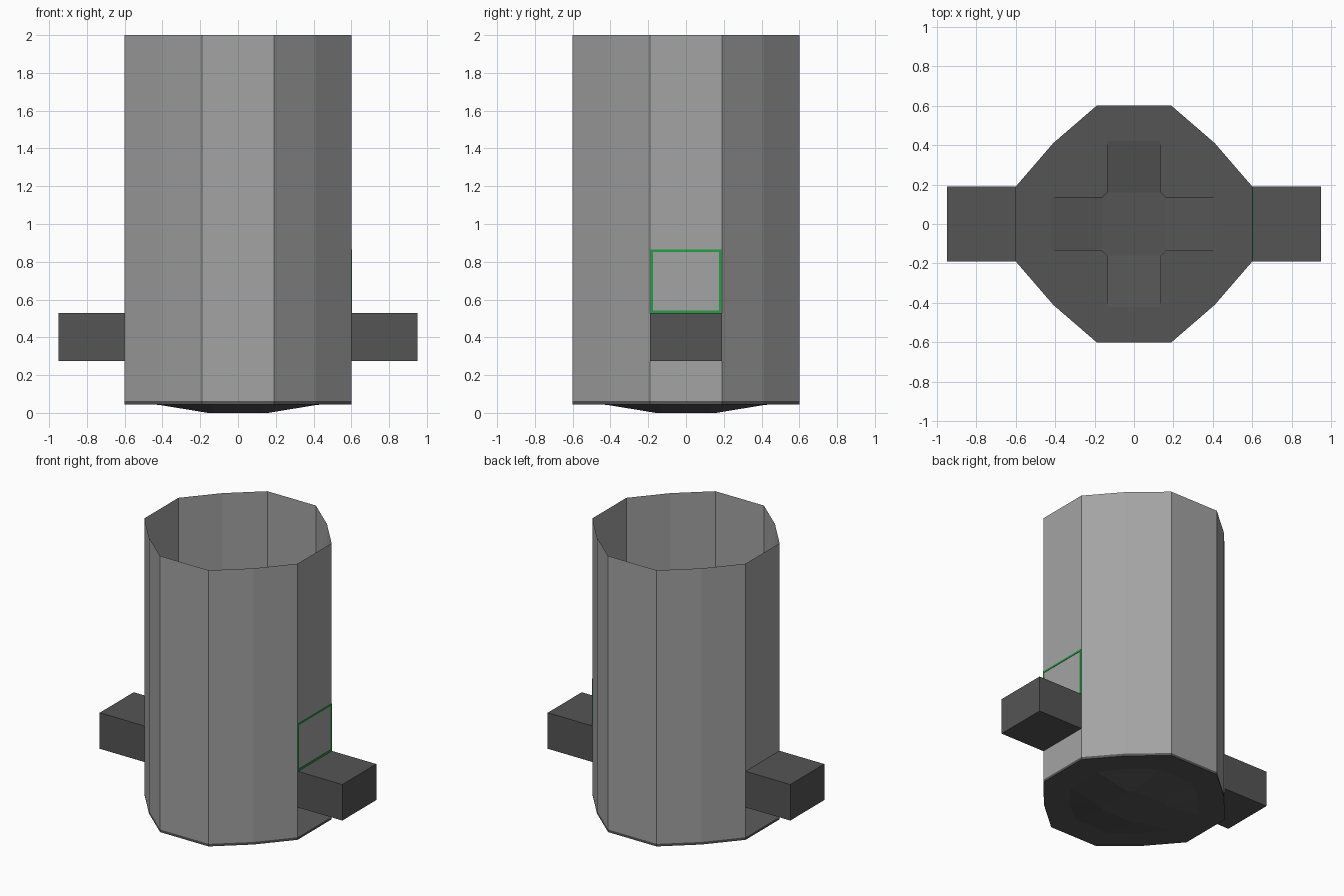
import bpy, bmesh

if "Cube" in bpy.data.objects:
    bpy.data.objects.remove(bpy.data.objects["Cube"])


def material(name, rgb):
    m = bpy.data.materials.new(name)
    m.diffuse_color = (*rgb, 1)
    m.use_nodes = True
    m.node_tree.nodes["Principled BSDF"].inputs["Base Color"].default_value = m.diffuse_color
    return m


GREY = material("light grey", (0.37, 0.37, 0.37))
DARK = material("dark grey", (0.09, 0.09, 0.09))
GREEN = material("green", (0.015, 0.36, 0.05))


def finish(name, bm, mat):
    me = bpy.data.meshes.new(name)
    bm.to_mesh(me)
    bm.free()
    me.materials.append(mat)
    ob = bpy.data.objects.new(name, me)
    bpy.context.collection.objects.link(ob)
    return ob


def ring(bm, a, b, c, z):
    """Twelve-sided ring: a = reach, b = half flat side, c = diagonal corner."""
    q = [(a, b), (c, c), (b, a)]
    pts = []
    for i in range(4):
        pts += q
        q = [(-y, x) for x, y in q]
    return [bm.verts.new((x, y, z)) for x, y in pts]


def bridge(bm, r0, r1):
    n = len(r0)
    for i in range(n):
        bm.faces.new((r0[i], r0[(i + 1) % n], r1[(i + 1) % n], r1[i]))


def box(name, lo, hi, mat):
    bm = bmesh.new()
    bmesh.ops.create_cube(bm, size=1)
    for v in bm.verts:
        v.co = [lo[k] + (v.co[k] + 0.5) * (hi[k] - lo[k]) for k in range(3)]
    return finish(name, bm, mat)


# open-topped single-wall body
bm = bmesh.new()
bridge(bm, ring(bm, 0.6, 0.19, 0.41, 0.063), ring(bm, 0.6, 0.19, 0.41, 2.0))
finish("body", bm, GREY)

# dished base with a narrow rim band
bm = bmesh.new()
profile = [(0.16, 0.13, 0.145, 0.0), (0.42, 0.133, 0.295, 0.043),
           (0.6, 0.19, 0.41, 0.045), (0.6, 0.19, 0.41, 0.063)]
rings = [ring(bm, *p) for p in profile]
bm.faces.new(rings[0][::-1])
for lower, upper in zip(rings, rings[1:]):
    bridge(bm, lower, upper)
finish("base", bm, DARK)

# four flat corner pads on the inside floor
bm = bmesh.new()
pad = [(0.16, 0.135), (0.42, 0.135), (0.30, 0.30), (0.135, 0.42), (0.135, 0.16)]
for i in range(4):
    bm.faces.new([bm.verts.new((x, y, 0.048)) for x, y in pad])
    pad = [(-y, x) for x, y in pad]
finish("floor_pads", bm, DARK)

# side handles
for side, s in (("right", 1), ("left", -1)):
    x0, x1 = sorted((s * 0.6, s * 0.95))
    box(side + "_handle", (x0, -0.19, 0.275), (x1, 0.19, 0.53), DARK)

# green frame on the right side
z0, z1, w, t = 0.53, 0.865, 0.189, 0.013
for name, ya, yb, za, zb in (("bottom", -w, w, z0, z0 + t), ("top", -w, w, z1 - t, z1),
                             ("front", -w, -w + t, z0 + t, z1 - t),
                             ("back", w - t, w, z0 + t, z1 - t)):
    box("frame_" + name, (0.599, ya, za), (0.603, yb, zb), GREEN)
